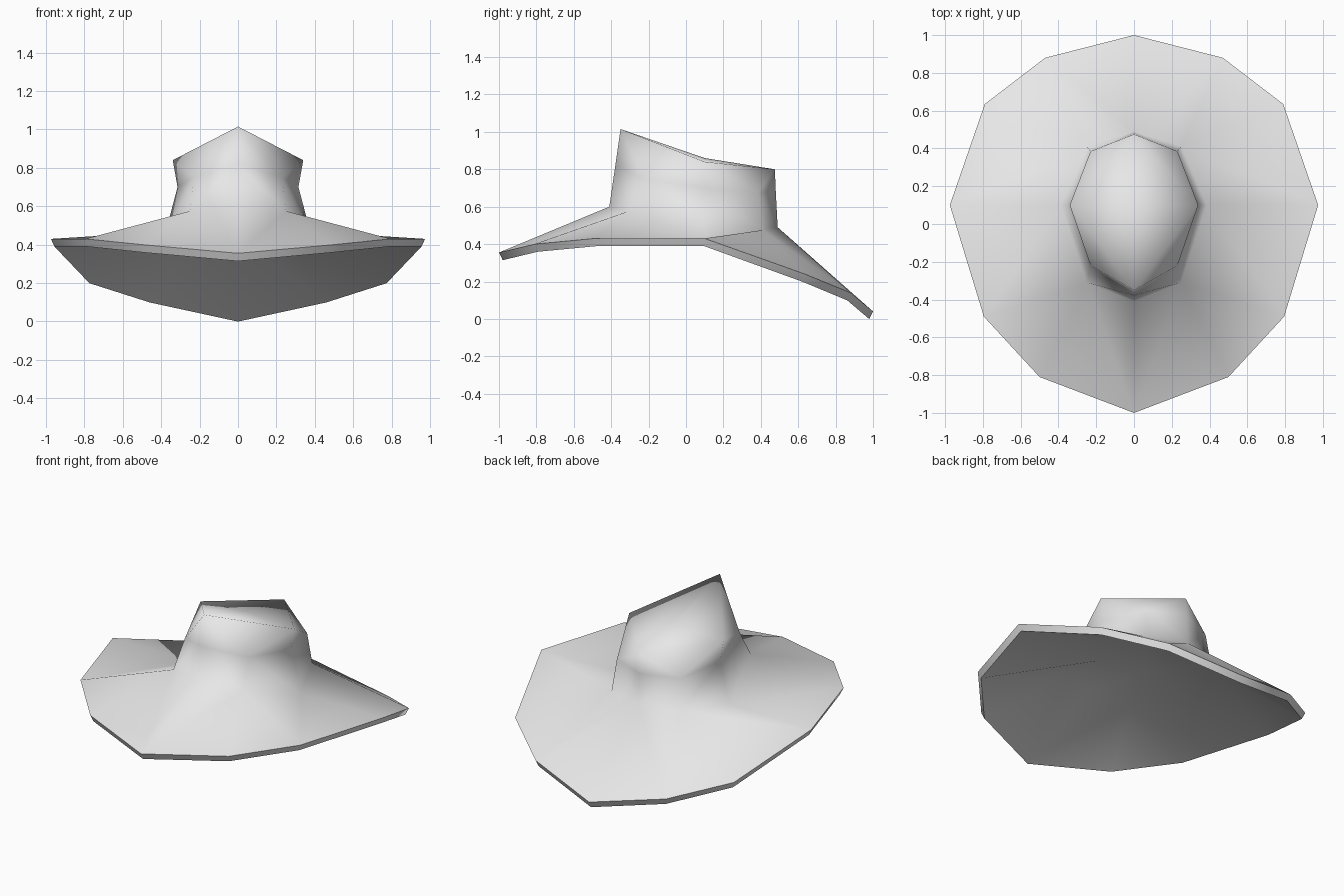
import bpy
import bmesh

default_cube = bpy.data.objects.get("Cube")
if default_cube:
    bpy.data.objects.remove(default_cube, do_unlink=True)


def make_material(name, colour):
    material = bpy.data.materials.new(name)
    material.use_nodes = True
    material.diffuse_color = colour
    shader = material.node_tree.nodes["Principled BSDF"]
    shader.inputs["Base Color"].default_value = colour
    return material


# Rings run from front to back along the +x half of the hat
brim_edge = [(0, -1, .355), (.5, -.81, .4), (.795, -.49, .43), (.975, .1, .43),
             (.79, .635, .24), (.47, .88, .14), (0, 1, .04)]
crown_base = [(0, -.41, .6), (.25, -.31, .575), (.385, .1, .435),
              (.25, .41, .475), (0, .49, .49)]
crown_middle = [(0, -.378, .82), (.23, -.22, .75), (.315, .1, .7),
                (.23, .385, .675), (0, .48, .68)]
crown_top = [(0, -.35, 1.015), (.34, .1, .84), (0, .475, .8)]
crown_centre = (0, .1, .86)
lining_centre = (0, .1, .47)
felt_thickness = .041

bm = bmesh.new()


def add_ring(points):
    return [bm.verts.new(point) for point in points]


def lower_ring(points, inset):
    return add_ring([(x * inset, y * inset, z - felt_thickness)
                     for x, y, z in points])


def add_strip(upper, lower):
    for i in range(len(upper) - 1):
        bm.faces.new([upper[i], lower[i], lower[i + 1], upper[i + 1]])


def add_brim(outer, inner):
    # Quads, with a triangle at each diagonal corner of the crown
    steps = [(0, 0), (1, 1), (2, 1), (3, 2), (4, 3), (5, 3), (6, 4)]
    for (e0, b0), (e1, b1) in zip(steps, steps[1:]):
        corners = [outer[e0], outer[e1], inner[b1]]
        if b0 != b1:
            corners.append(inner[b0])
        bm.faces.new(corners)


edge, base, middle, top = map(
    add_ring, (brim_edge, crown_base, crown_middle, crown_top))
under_edge = lower_ring(brim_edge, .98)
under_base = lower_ring(crown_base, 1)

# Brim: upper side, underside and rim
add_brim(edge, base)
add_brim(under_edge, under_base)
add_strip(edge, under_edge)

# Lower crown wall
add_strip(middle, base)

# Upper crown wall rises to peaks at front, sides and back; then the cap
centre = bm.verts.new(crown_centre)
for i in range(len(top) - 1):
    first, corner, last = middle[2 * i:2 * i + 3]
    bm.faces.new([first, corner, top[i]])
    bm.faces.new([corner, top[i + 1], top[i]])
    bm.faces.new([corner, last, top[i + 1]])
    bm.faces.new([top[i], top[i + 1], centre])

# Lining closes the crown from below
lining = bm.verts.new(lining_centre)
for a, b in zip(under_base, under_base[1:]):
    bm.faces.new([a, lining, b])

# Mirror the half, weld the middle and turn all faces outward
half = bm.verts[:] + bm.edges[:] + bm.faces[:]
bmesh.ops.mirror(bm, geom=half, axis="X", merge_dist=.001)
bmesh.ops.remove_doubles(bm, verts=bm.verts[:], dist=.001)
bmesh.ops.recalc_face_normals(bm, faces=bm.faces[:])

mesh = bpy.data.meshes.new("hat")
bm.to_mesh(mesh)
bm.free()
hat = bpy.data.objects.new("hat", mesh)
bpy.context.collection.objects.link(hat)
mesh.materials.append(make_material("light grey felt", (.8, .8, .8, 1)))

bpy.context.view_layer.objects.active = hat
hat.select_set(True)
bpy.ops.object.shade_smooth_by_angle(angle=1.25)
